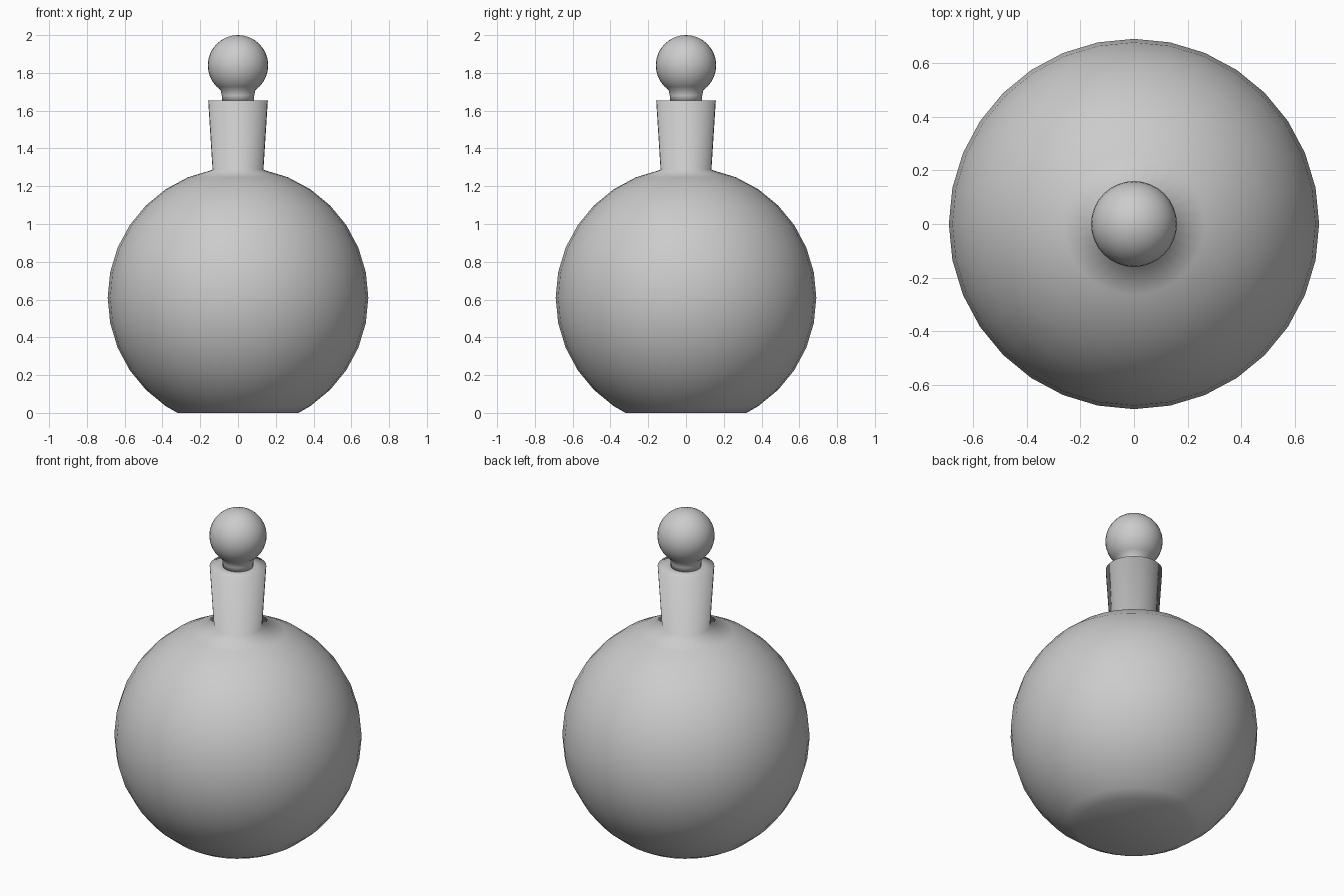
import bpy, bmesh
from math import sin, cos, pi, radians

if "Cube" in bpy.data.objects:
    bpy.data.objects.remove(bpy.data.objects["Cube"])

SEGS = 32
STEP = radians(11.25)


def lathe(name, profile):
    """Spin an (r, z) profile, listed bottom to top, around the z axis."""
    bm = bmesh.new()
    rings = []
    for r, z in profile:
        if r == 0:
            rings.append([bm.verts.new((0, 0, z))] * SEGS)
        else:
            rings.append([bm.verts.new((r * cos(2 * pi * i / SEGS), r * sin(2 * pi * i / SEGS), z))
                          for i in range(SEGS)])
    for a, b in zip(rings, rings[1:]):
        for i in range(SEGS):
            j = (i + 1) % SEGS
            quad = list(dict.fromkeys((a[i], a[j], b[j], b[i])))
            bm.faces.new(quad)
    # flat base where the profile does not start on the axis
    if profile[0][0] > 0:
        bm.faces.new(rings[0][::-1])
    bmesh.ops.recalc_face_normals(bm, faces=bm.faces)
    for f in bm.faces:
        f.smooth = True
    mesh = bpy.data.meshes.new(name)
    bm.to_mesh(mesh)
    bm.free()
    obj = bpy.data.objects.new(name, mesh)
    bpy.context.collection.objects.link(obj)
    return obj


def arc(radius, centre, first, last):
    """Sphere rings from step first to step last, counted from the equator."""
    return [(radius * cos(k * STEP), centre + radius * sin(k * STEP)) for k in range(first, last + 1)]


# Round flask: flat cut base, spherical body, flared neck with a flat lip
lathe("flask", [(0.32, 0)] + arc(0.69, 0.61, -5, 7)
      + [(0.158, 1.655), (0.085, 1.655)])

# Stopper: short stem reaching into the neck, topped by a ball
lathe("stopper", [(0.085, 1.65), (0.086, 1.68), (0.092, 1.709)]
      + arc(0.16, 1.84, -4, 7) + [(0, 2.0)])
